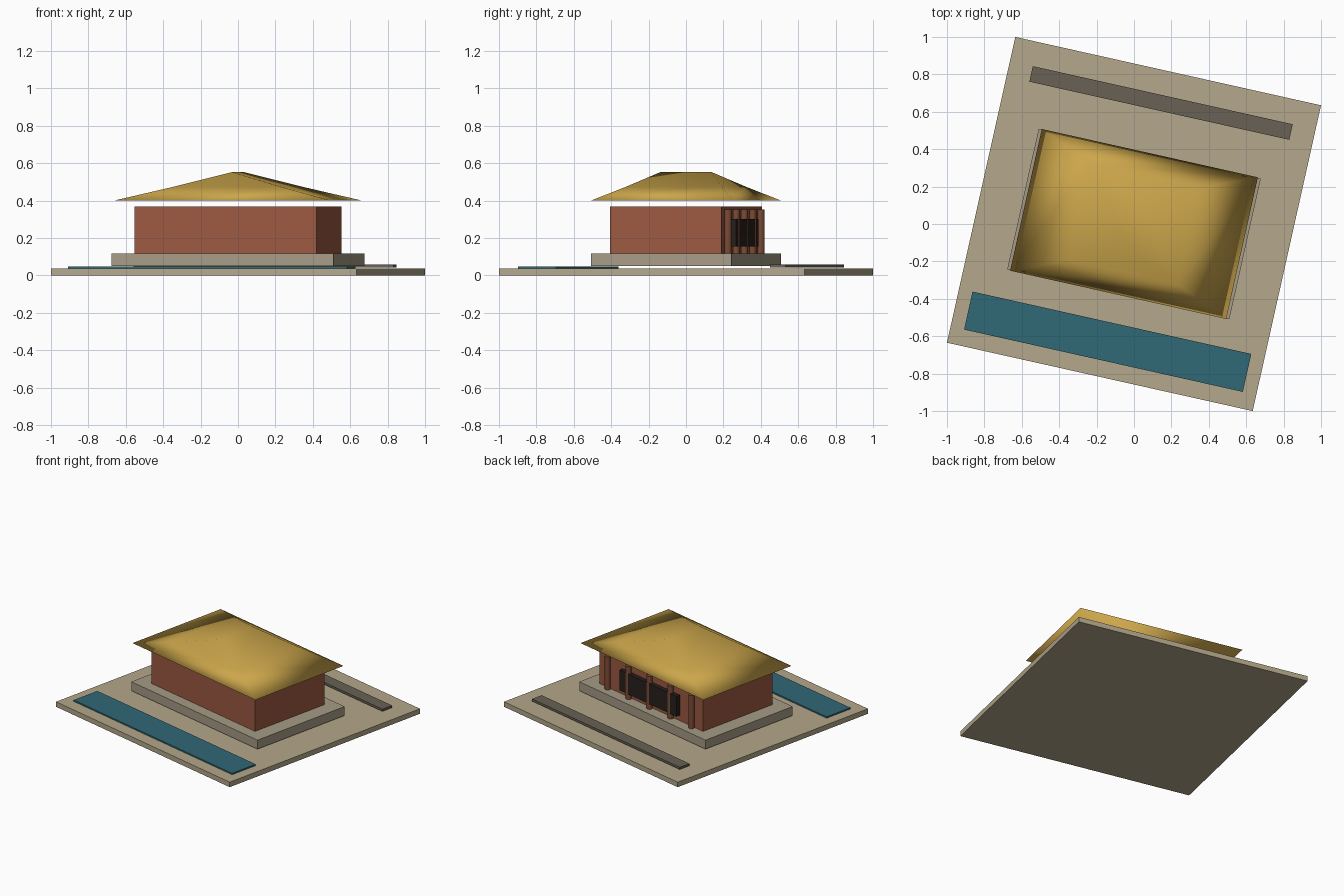
import bpy, bmesh, math
from mathutils import Matrix

if "Cube" in bpy.data.objects:
    bpy.data.objects.remove(bpy.data.objects["Cube"])

ROT = Matrix.Rotation(math.radians(-12.6), 4, 'Z')  # whole site is turned


def material(name, rgb):
    m = bpy.data.materials.new(name)
    m.diffuse_color = (*rgb, 1)
    m.use_nodes = True
    m.node_tree.nodes["Principled BSDF"].inputs["Base Color"].default_value = m.diffuse_color
    return m


SAND = material("sand", (0.46, 0.39, 0.26))
STONE = material("stone", (0.38, 0.33, 0.24))
BRICK = material("brick", (0.33, 0.10, 0.055))
WATER = material("water", (0.03, 0.14, 0.18))
GOLD = material("gold", (0.60, 0.38, 0.07))
PATH = material("path", (0.14, 0.12, 0.09))
DARK = material("dark", (0.02, 0.014, 0.011))
WOOD = material("wood", (0.20, 0.07, 0.035))


def finish(name, bm, mat, smooth=False):
    bmesh.ops.recalc_face_normals(bm, faces=bm.faces)
    for f in bm.faces:
        f.smooth = smooth
    me = bpy.data.meshes.new(name)
    bm.to_mesh(me)
    bm.free()
    me.materials.append(mat)
    ob = bpy.data.objects.new(name, me)
    ob.matrix_world = ROT
    bpy.context.collection.objects.link(ob)
    return ob


def box(name, u, v, w, d, z0, z1, mat):
    bm = bmesh.new()
    bmesh.ops.create_cube(bm, size=1, matrix=Matrix.Translation((u, v, (z0 + z1) / 2))
                          @ Matrix.Diagonal((w, d, z1 - z0, 1)))
    return finish(name, bm, mat)


# Ground and garden strips
box("ground_slab", 0, 0, 1.675, 1.675, 0, 0.036, SAND)
box("pool", 0, -0.645, 1.527, 0.208, 0.036, 0.046, WATER)
box("path_strip", 0, 0.663, 1.424, 0.085, 0.042, 0.058, PATH)

# Hall on its plinth
box("plinth", 0, 0, 1.217, 0.768, 0.051, 0.116, STONE)
box("hall_walls", 0, 0, 0.997, 0.61, 0.116, 0.367, BRICK)
box("doorway_panel", 0, 0.318, 0.55, 0.036, 0.155, 0.30, DARK)

# Columns along the back
for i in range(5):
    bm = bmesh.new()
    bmesh.ops.create_cone(bm, cap_ends=True, segments=12, radius1=0.02, radius2=0.02,
                          depth=0.237, matrix=Matrix.Translation((-0.404 + 0.202 * i, 0.32, 0.2345)))
    col = finish(f"column_{i + 1}", bm, WOOD, True)
    bpy.ops.object.select_all(action='DESELECT')
    col.select_set(True)
    bpy.context.view_layer.objects.active = col
    bpy.ops.object.shade_smooth_by_angle(angle=math.radians(40))

# Hipped roof: eave ring, middle ring, short ridge, flat underside
bm = bmesh.new()
rings = []
for hw, hd, z in ((0.592, 0.388, 0.40), (0.296, 0.264, 0.473)):
    rings.append([bm.verts.new((sx * hw, sy * hd, z))
                  for sx, sy in ((-1, -1), (1, -1), (1, 1), (-1, 1))])
eave, mid = rings
front, back = (bm.verts.new((0, s * 0.14, 0.552)) for s in (-1, 1))
bm.faces.new(eave[::-1])
for i in range(4):
    j = (i + 1) % 4
    # diagonals meet at the right-back and left-front eave corners
    if i % 2 == 0:
        bm.faces.new((eave[i], eave[j], mid[j]))
        bm.faces.new((eave[i], mid[j], mid[i]))
    else:
        bm.faces.new((eave[i], eave[j], mid[i]))
        bm.faces.new((eave[j], mid[j], mid[i]))
bm.faces.new((mid[0], mid[1], front))
bm.faces.new((mid[1], mid[2], back, front))
bm.faces.new((mid[2], mid[3], back))
bm.faces.new((mid[3], mid[0], front, back))
finish("roof", bm, GOLD, True)
